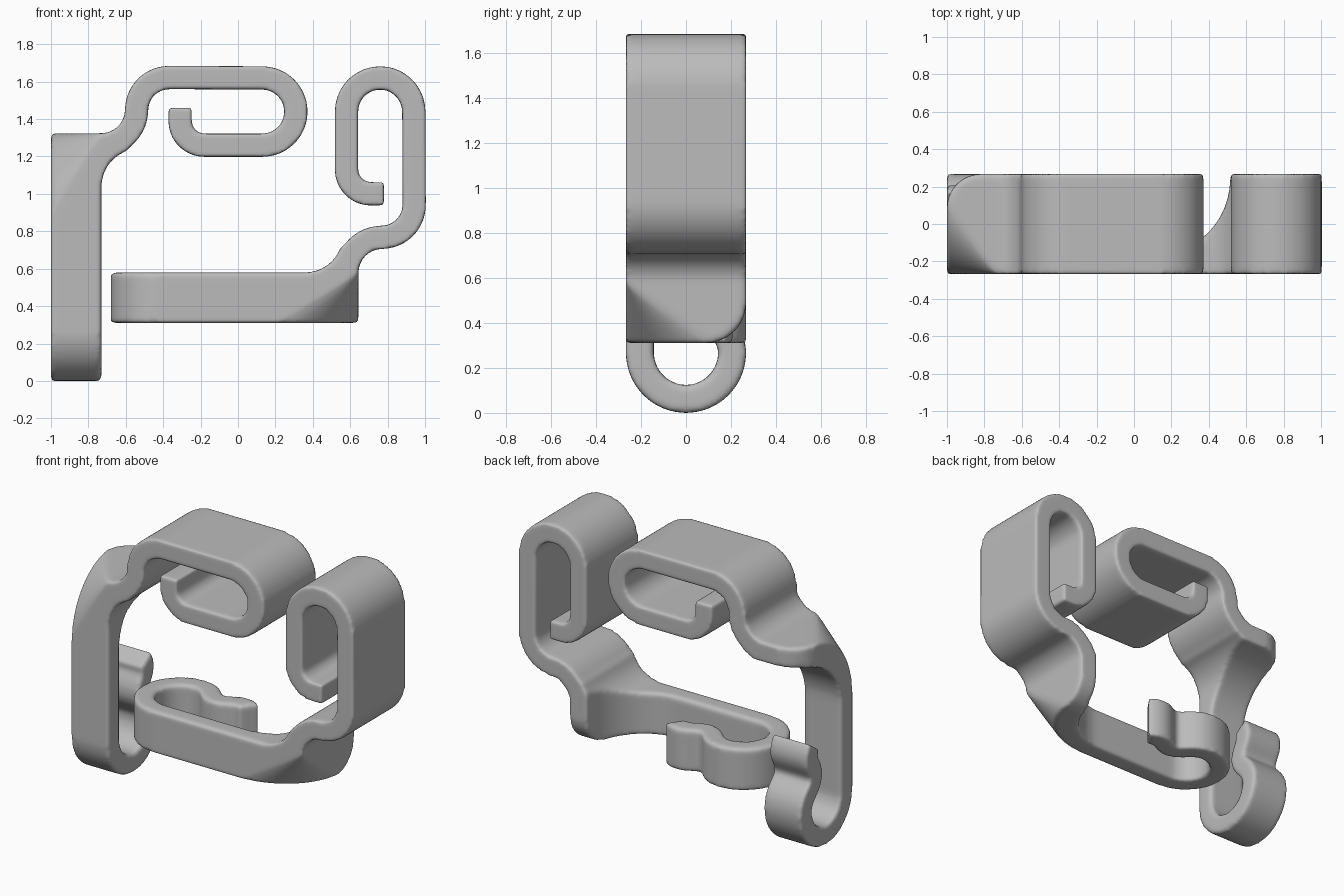
import bpy, bmesh
from math import cos, sin, radians
from mathutils import Vector, Matrix
from mathutils.geometry import interpolate_bezier

cube = bpy.data.objects.get("Cube")
if cube:
    bpy.data.objects.remove(cube, do_unlink=True)

HALF = 0.062      # half the strip thickness
SIDE = 0.267      # half the strip width


def arc(cx, cy, rx, a0, a1, n=14, ry=None):
    ry = ry or rx
    angles = [radians(a0 + (a1 - a0) * i / n) for i in range(n + 1)]
    return [Vector((cx + rx * cos(a), cy + ry * sin(a))) for a in angles]


def curve(*points):
    return interpolate_bezier(*[Vector(p) for p in points], 14)


def offset_sides(path):
    """Left and right outlines of a strip that follows the path."""
    pts = [path[0]]
    for p in path[1:]:
        if (p - pts[-1]).length > 0.002:
            pts.append(p)
    left, right = [], []
    for i, p in enumerate(pts):
        t = (pts[min(i + 1, len(pts) - 1)] - pts[max(i - 1, 0)]).normalized()
        normal = Vector((-t.y, t.x)) * HALF
        left.append(p + normal)
        right.append(p - normal)
    return left, right


def add_object(name, bm):
    bmesh.ops.recalc_face_normals(bm, faces=bm.faces)
    mesh = bpy.data.meshes.new(name)
    bm.to_mesh(mesh)
    bm.free()
    obj = bpy.data.objects.new(name, mesh)
    bpy.context.collection.objects.link(obj)
    return obj


def prism(name, outline, place, direction):
    """Extrude a flat outline; place maps its two coordinates into space."""
    bm = bmesh.new()
    face = bm.faces.new([bm.verts.new(place(p[0], p[1])) for p in outline])
    grown = bmesh.ops.extrude_face_region(bm, geom=[face])["geom"]
    moved = [v for v in grown if isinstance(v, bmesh.types.BMVert)]
    bmesh.ops.translate(bm, verts=moved, vec=direction)
    return add_object(name, bm)


# Side-on outline: square stem, fillet, S bend and the large closed loop
loop_path = ([Vector((-0.31, 1.46))] + arc(-0.18, 1.39, 0.13, 180, 270)
             + arc(0.13, 1.44, 0.18, -90, 90, 24)
             + arc(-0.37, 1.45, 0.172, 90, 180)
             + arc(-0.73, 1.45, 0.188, 0, -90)
             + [Vector((-1, 1.262))])
lower, upper = offset_sides(loop_path)
lower = [p for p in lower if not (p.x < -0.585 and p.y < 1.3)]
loop_outline = (upper + [(-1, -0.1), (-0.73, -0.1)]
                + arc(-0.53, 1.04, 0.2, 180, 110) + lower[::-1])
hook = prism("upper_hook", loop_outline,
             lambda x, z: (x, -SIDE, z), (0, 2 * SIDE, 0))

# Outline across it: wavy tip, round bend, stem and flare to full width
tip = (curve((0.205, 0.267), (0.205, 0.38), (0.10, 0.39), (0.10, 0.47))
       + curve((0.10, 0.47), (0.10, 0.55), (0.19, 0.58), (0.12, 0.67)))
bend_path = tip[::-1] + arc(0, 0.267, 0.205, 0, -180, 28)
outer, inner = offset_sides(bend_path)
bend_outline = (outer + [(-0.4, 0.3), (-0.4, 2), (0.4, 2), (0.4, 1.195)]
                + arc(0.25, 0.85, 0.393, 90, 180, ry=0.345) + inner[::-1])
bend = prism("bend_helper", bend_outline,
             lambda y, z: (-1.2, y, z), (2, 0, 0))

# Rounded end corner of the wide strip
corner_outline = ([(-1.1, 0.4), (-1.1, 0.09)]
                  + arc(-0.82, 0.087, 0.18, 180, 90) + [(-0.82, 0.4)])
corner = prism("corner_helper", corner_outline,
               lambda x, y: (x, y, 1.0), (0, 0, 0.6))

# Cone-shaped twist that trims the outside of the stem
apex = Vector((-0.73, -0.268, 1.324))
rim = arc(0.15, 0.85, 0.418, 90, 180, ry=0.474)
rim = [Vector((-1, p.x, p.y)) for p in rim] + [Vector((-1, -0.4, 1.46))]
bm = bmesh.new()
top = bm.verts.new(apex)
base = [bm.verts.new(apex + (p - apex) * 1.2) for p in rim]
bm.faces.new(base)
for a, b in zip(base, base[1:] + base[:1]):
    bm.faces.new((a, b, top))
twist = add_object("twist_helper", bm)

# Combine the shapes and round all edges
for helper, operation in ((bend, 'INTERSECT'), (corner, 'DIFFERENCE'),
                          (twist, 'DIFFERENCE')):
    helper.hide_render = True
    mod = hook.modifiers.new(helper.name, 'BOOLEAN')
    mod.operation = operation
    mod.solver = 'EXACT'
    mod.object = helper
mod = hook.modifiers.new("even_skin", 'REMESH')
mod.mode = 'VOXEL'
mod.voxel_size = 0.014
mod.use_smooth_shade = True
mod = hook.modifiers.new("soft_edges", 'SMOOTH')
mod.factor = 0.5
mod.iterations = 7

bpy.context.view_layer.update()
graph = bpy.context.evaluated_depsgraph_get()
mesh = bpy.data.meshes.new_from_object(hook.evaluated_get(graph))
hook.modifiers.clear()
hook.data = mesh
for helper in (bend, corner, twist):
    bpy.data.objects.remove(helper, do_unlink=True)

# Plain grey finish
grey = bpy.data.materials.new("plain_grey")
grey.use_nodes = True
colour = (0.5, 0.5, 0.5, 1)
grey.diffuse_color = colour
grey.node_tree.nodes["Principled BSDF"].inputs["Base Color"].default_value = colour
mesh.materials.clear()
mesh.materials.append(grey)
mesh.shade_smooth()

# Second hook: the same shape with its height and width swapped
second = mesh.copy()
second.transform(Matrix(((0, 0, 1, -0.68), (0, 1, 0, 0),
                         (1, 0, 0, 1.31), (0, 0, 0, 1))))
second.flip_normals()
lower_hook = bpy.data.objects.new("lower_hook", second)
bpy.context.collection.objects.link(lower_hook)
